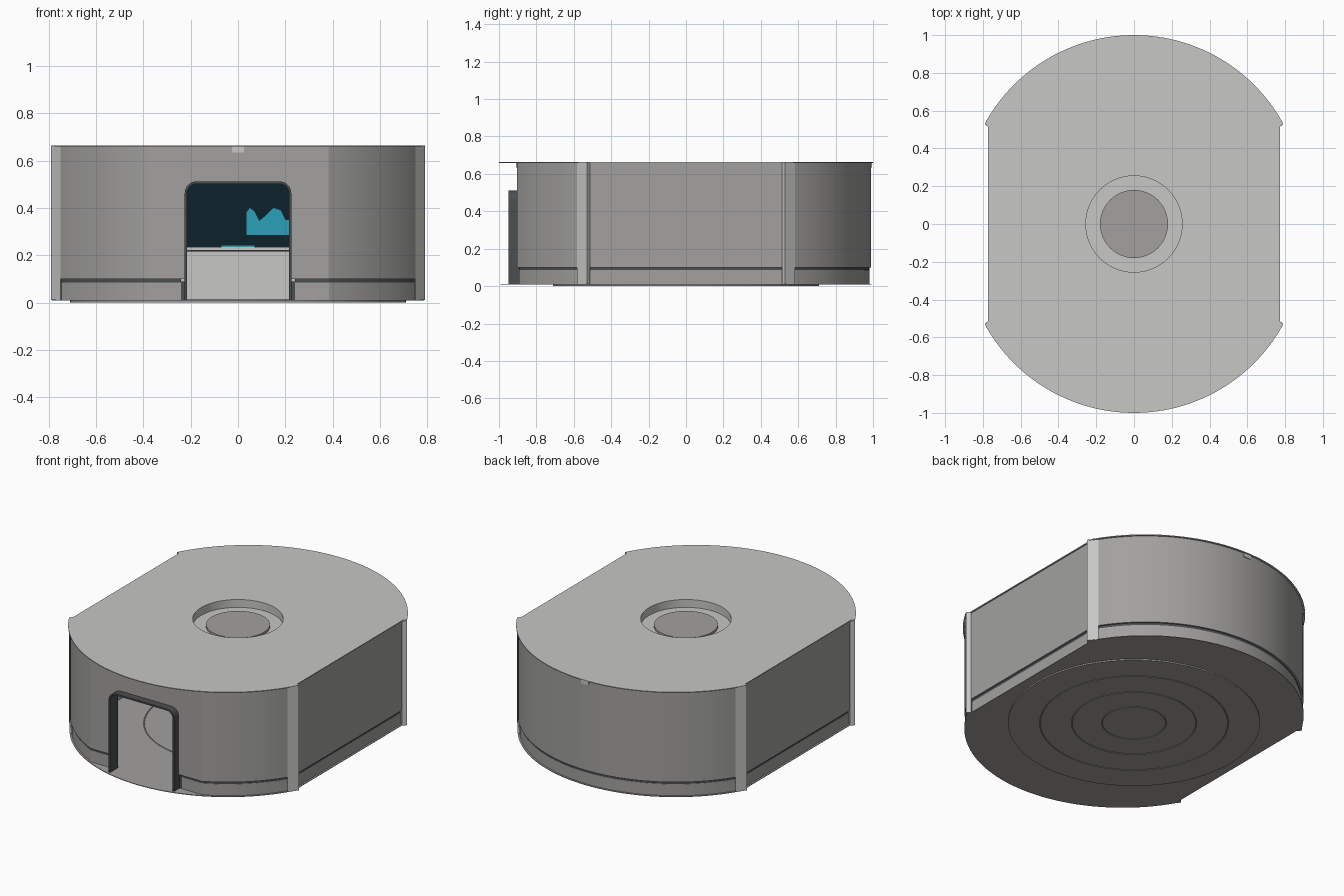
import bpy, bmesh, math

cube = bpy.data.objects.get("Cube")
if cube:
    bpy.data.objects.remove(cube, do_unlink=True)


def material(name, r, g, b):
    m = bpy.data.materials.new(name)
    m.use_nodes = True
    m.diffuse_color = (r, g, b, 1)
    m.node_tree.nodes["Principled BSDF"].inputs["Base Color"].default_value = (r, g, b, 1)
    return m


LIGHT = material("light grey", .57, .57, .56)
MID = material("mid grey", .36, .355, .345)
DARK = material("charcoal", .07, .075, .08)
NAVY = material("navy screen", .004, .015, .024)
CYAN = material("cyan", .023, .35, .48)


def finish(name, bm, mat):
    bmesh.ops.recalc_face_normals(bm, faces=bm.faces)
    mesh = bpy.data.meshes.new(name)
    bm.to_mesh(mesh)
    bm.free()
    obj = bpy.data.objects.new(name, mesh)
    bpy.context.collection.objects.link(obj)
    if mat:
        mesh.materials.append(mat)
    return obj


def prism(name, pts, lo, hi, mat=None, axis="Z"):
    """Extrude a closed profile along Z, or an XZ profile along Y."""
    bm = bmesh.new()
    rings = []
    for h in (lo, hi):
        rings.append([bm.verts.new((a, b, h) if axis == "Z" else (a, h, b)) for a, b in pts])
    n = len(pts)
    for i in range(n):
        j = (i + 1) % n
        bm.faces.new((rings[0][i], rings[0][j], rings[1][j], rings[1][i]))
    bm.faces.new(rings[0])
    bm.faces.new(rings[1])
    return finish(name, bm, mat)


def lathe(name, profile, mat, steps=64):
    bm = bmesh.new()
    verts = [bm.verts.new((r, 0, z)) for r, z in profile]
    edges = [bm.edges.new(p) for p in zip(verts, verts[1:])]
    bmesh.ops.spin(bm, geom=verts + edges, cent=(0, 0, 0), axis=(0, 0, 1),
                   angle=math.tau, steps=steps)
    bmesh.ops.remove_doubles(bm, verts=bm.verts, dist=1e-5)
    return finish(name, bm, mat)


def cut(obj, *cutters):
    bpy.context.view_layer.objects.active = obj
    for c in cutters:
        mod = obj.modifiers.new("cut", "BOOLEAN")
        mod.operation = "DIFFERENCE"
        mod.solver = "EXACT"
        mod.object = c
        bpy.ops.object.modifier_apply(modifier=mod.name)


def rect(x0, x1, y0, y1):
    return [(x0, y0), (x1, y0), (x1, y1), (x0, y1)]


def outline(inset=0, edge=.79, side=None, flat=None):
    """Two facing arcs joined by straight sides, optionally flat at the front."""
    radius, centre, steps = .9 - inset, .1, 48
    start = math.acos(edge / radius)
    arc = []
    for i in range(steps + 1):
        a = start + (math.pi - 2 * start) * i / steps
        arc.append((radius * math.cos(a), centre + radius * math.sin(a)))
    pts = list(arc)
    if side:
        y = arc[0][1] - .012
        pts = [(side, y)] + pts + [(-side, y)]
    front = [(-x, -y) for x, y in pts]
    if flat:
        half = math.sqrt(radius ** 2 - (flat - centre) ** 2)
        front = [p for p in front if abs(p[0]) < half and p[1] > -flat or abs(p[0]) >= half]
        k = next(i for i, p in enumerate(front) if p[0] > 0)
        front[k:k] = [(-half, -flat), (half, -flat)]
    return pts + front


def arch(inset, w=.225, top=.512, r=.05, foot=.01):
    """Open doorway path with rounded top corners."""
    pts = [(-w + inset, foot)]
    for cx, a0 in ((-w + r, math.pi), (w - r, math.pi / 2)):
        for i in range(9):
            a = a0 - math.pi / 2 * i / 8
            pts.append((cx + (r - inset) * math.cos(a), top - r + (r - inset) * math.sin(a)))
    return pts + [(w - inset, foot)]


# Cutters, removed at the end
cavity = prism("cavity_cutter", outline(.04, .73, flat=.875), -1, 2)
doorway = prism("doorway_cutter", arch(0, foot=-.1), -1.2, -.6, axis="Y")
skirt_gap = prism("skirt_gap_cutter", rect(-.24, .24, -1.2, -.6), -1, .2)
lid_hole = prism("lid_hole_cutter", [(.255 * math.cos(math.tau * i / 64), .255 * math.sin(math.tau * i / 64))
                                     for i in range(64)], 0, 2)

# Shell walls, groove and base skirt
wall = prism("outer_wall", outline(.01, .765, flat=.904), .1, .66, MID)
cut(wall, cavity, doorway)
groove = prism("wall_groove", outline(.02, .755, flat=.892), .085, .1, DARK)
cut(groove, cavity, skirt_gap)
skirt = prism("base_skirt", outline(.018, .757, flat=.894), .012, .085, MID)
cut(skirt, cavity, skirt_gap)

# Lid overhanging the flat front, with a round recess
lid = prism("lid", outline(0, .79, .773), .659, .664, LIGHT)
cut(lid, lid_hole)
recess = lathe("lid_recess", [(.255, .663), (.255, .615), (0, .615)], LIGHT)
button = lathe("recess_disc", [(.18, .615), (.18, .628), (0, .628)], MID)

# Floor and ringed underside pad
floor = prism("floor", outline(.008, .785, .768), .008, .012, MID)
profile = [(0, 0)]
for r in (.18, .35, .53):
    profile += [(r - .003, 0), (r, .003), (r + .003, 0)]
pad = lathe("underside_pad", profile + [(.71, 0), (.71, .008)], MID)
ring = lathe("floor_ring", [(.527, .012), (.53, .015), (.533, .012)], MID)

# Corner posts
corner = [(.75, .583), (.79, .53), (.77, .513), (.735, .53)]
for sx, side in ((1, "left"), (-1, "right")):
    for sy, end in ((1, "back"), (-1, "front")):
        prism(f"{end}_{side}_post", [(sx * x, sy * y) for x, y in corner], .01, .66, LIGHT)
    prism(f"{side}_door_jamb", rect(*sorted((sx * .225, sx * .24)), -.894, -.86), .012, .09, DARK)

# Door frame and small latch tabs under the lid
frame = prism("door_frame", arch(0) + arch(.01)[::-1], -.95, -.87, DARK, "Y")
for name, y in (("front_tab", -.908), ("back_tab", .986)):
    prism(name, rect(-.025, .025, .635, .659), y, y + .008, LIGHT, "Y")

# Interior cabinet with a display above it
prism("cabinet", rect(-.5, .5, .012, .235), .1, .4, LIGHT, "Y")
prism("cabinet_trim", rect(-.5, .5, .215, .223), .092, .1, DARK, "Y")
prism("display", rect(-.5, .5, .235, .6), .11, .15, NAVY, "Y")
graph = [(.035, .285), (.3, .285), (.3, .34), (.2, .35), (.18, .39), (.15, .4), (.12, .37),
         (.09, .345), (.07, .385), (.05, .4), (.035, .38)]
prism("display_graph", graph, .104, .11, CYAN, "Y")
prism("display_bar", rect(-.07, .07, .235, .242), .104, .11, CYAN, "Y")

for c in (cavity, doorway, skirt_gap, lid_hole):
    bpy.data.objects.remove(c, do_unlink=True)

# Smooth the curved walls, keeping edges crisp
bpy.ops.object.select_all(action="DESELECT")
for o in (wall, groove, skirt, lid, recess, button, floor, frame):
    o.select_set(True)
bpy.context.view_layer.objects.active = wall
bpy.ops.object.shade_smooth_by_angle(angle=math.radians(20))
